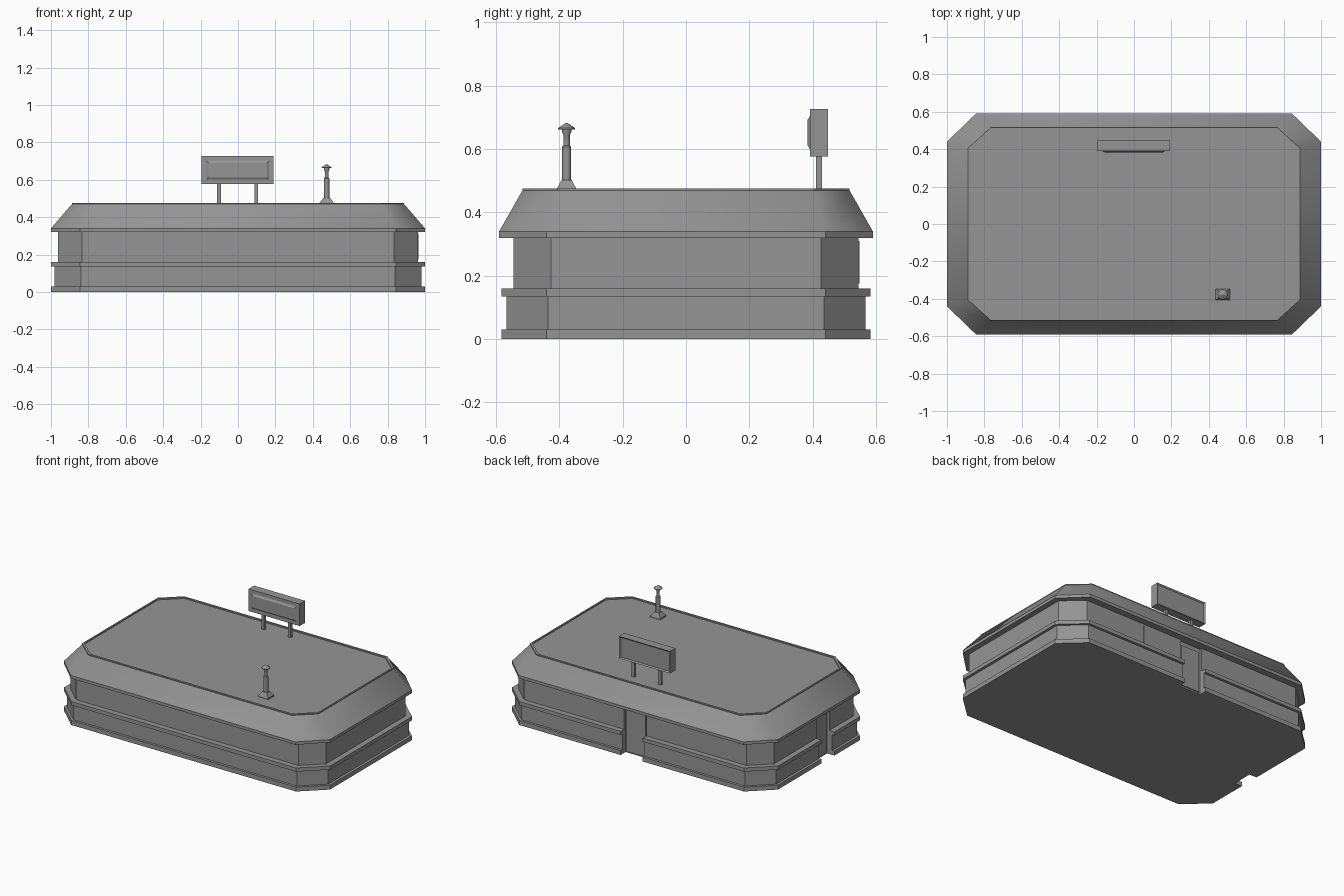
import bpy, bmesh, math
from mathutils import Matrix

old = bpy.data.objects.get("Cube")
if old:
    bpy.data.objects.remove(old, do_unlink=True)

# Single plain grey
GREY = (0.3, 0.3, 0.3, 1)
grey = bpy.data.materials.new("plain_grey")
grey.use_nodes = True
grey.diffuse_color = GREY
grey.node_tree.nodes["Principled BSDF"].inputs["Base Color"].default_value = GREY


def finish(name, bm, smooth=None):
    bmesh.ops.recalc_face_normals(bm, faces=bm.faces)
    mesh = bpy.data.meshes.new(name)
    bm.to_mesh(mesh)
    bm.free()
    mesh.materials.append(grey)
    obj = bpy.data.objects.new(name, mesh)
    bpy.context.collection.objects.link(obj)
    if smooth:
        bpy.ops.object.select_all(action="DESELECT")
        obj.select_set(True)
        bpy.context.view_layer.objects.active = obj
        bpy.ops.object.shade_smooth_by_angle(angle=math.radians(smooth))
    return obj


def octagon(hx, hy, cx, cy):
    """Rectangle with cut corners; cx, cy are where the cuts begin."""
    return [(hx, -cy), (hx, cy), (cx, hy), (-cx, hy),
            (-hx, cy), (-hx, -cy), (-cx, -hy), (cx, -hy)]


def notched(hx, hy, cx, cy):
    """Same outline with doorways cut into the back and the -x side."""
    p = octagon(hx, hy, cx, cy)
    back = [(DOOR_W, hy), (DOOR_W, DOOR_Y), (-DOOR_W, DOOR_Y), (-DOOR_W, hy)]
    lo, hi = SIDE_Y - SIDE_W, SIDE_Y + SIDE_W
    side = [(-hx, hi), (-DOOR_X, hi), (-DOOR_X, lo), (-hx, lo)]
    return p[:3] + back + p[3:5] + side + p[5:]


def loft(name, rings, cap_low=True, cap_high=True, smooth=None):
    """Stack outlines, given as (points, z), and skin them."""
    bm = bmesh.new()
    loops = [[bm.verts.new((x, y, z)) for x, y in pts] for pts, z in rings]
    for a, b in zip(loops, loops[1:]):
        for i in range(len(a)):
            j = (i + 1) % len(a)
            bm.faces.new((a[i], a[j], b[j], b[i]))
    if cap_low:
        bm.faces.new(loops[0][::-1])
    if cap_high:
        bm.faces.new(loops[-1])
    return finish(name, bm, smooth)


def box(name, lo, hi):
    bm = bmesh.new()
    size = [b - a for a, b in zip(lo, hi)]
    mid = [(a + b) / 2 for a, b in zip(lo, hi)]
    bmesh.ops.create_cube(bm, size=1, matrix=Matrix.Translation(mid) @ Matrix.Diagonal((*size, 1)))
    return finish(name, bm)


def face_pointing(bm, y_sign):
    return [max(bm.faces, key=lambda f: f.normal.y * y_sign)]


# Doorway measurements
DOOR_W, DOOR_Y = 0.083, 0.53
SIDE_W, SIDE_Y, DOOR_X = 0.07, -0.095, 0.945

# Walls and trim
loft("base_trim", [(notched(1, .583, .845, .44), 0), (notched(1, .583, .845, .44), .03)])
loft("lower_wall", [(notched(.982, .566, .84, .435), .03), (notched(.982, .566, .84, .435), .135)])
loft("middle_trim", [(notched(1, .583, .845, .44), .135), (notched(1, .583, .845, .44), .16)])
loft("upper_wall", [(notched(.962, .545, .835, .427), .16), (notched(.962, .545, .835, .427), .32)])

# Doors set in the doorways, and thin window panes
box("back_door", (-.07, .53, .01), (.07, .537, .29))
box("side_door", (-.952, SIDE_Y - .058, .01), (-.945, SIDE_Y + .058, .29))
for i, (x0, x1) in enumerate([(.11, .38), (-.68, -.11)]):
    box(f"back_window_{i + 1}", (x0, .544, .175), (x1, .547, .31))
box("side_window", (.961, .07, .175), (.964, .41, .31))

# Roof: eave, sloping sides, raised rim around a sunken flat top
eave = octagon(1, .59, .845, .44)
rim = octagon(.888, .516, .765, .405)
inner = octagon(.878, .503, .757, .395)
loft("roof_eave", [(eave, .32), (eave, .34)], cap_high=False)
loft("roof_slope", [(eave, .34), (rim, .47)], False, False, smooth=60)
loft("roof_top", [(rim, .47), (rim, .476), (inner, .476), (inner, .468)], cap_low=False)

# Sign with a raised front panel and a recessed back
bm = bmesh.new()
bmesh.ops.create_cube(bm, size=1, matrix=Matrix.Translation((-.002, .42, .652))
                      @ Matrix.Diagonal((.384, .058, .15, 1)))
bm.normal_update()
back = face_pointing(bm, 1)
bmesh.ops.inset_region(bm, faces=back, thickness=.012)
bmesh.ops.translate(bm, verts=back[0].verts, vec=(0, -.008, 0))
bm.normal_update()
front = face_pointing(bm, -1)
bmesh.ops.inset_region(bm, faces=front, thickness=.033)
bmesh.ops.inset_region(bm, faces=front, thickness=.018)
bmesh.ops.translate(bm, verts=front[0].verts, vec=(0, -.008, 0))
finish("sign", bm)
for side, x in (("left", .098), ("right", -.102)):
    box(f"sign_post_{side}", (x - .01, .411, .465), (x + .01, .43, .58))

# Chimney: tapered square foot, turned pipe and conical cap
CX, CY = .474, -.377


def rect(hx, hy):
    return [(CX + hx, CY - hy), (CX + hx, CY + hy), (CX - hx, CY + hy), (CX - hx, CY - hy)]


def circle(r, n=12):
    return [(CX + r * math.cos(math.tau * i / n), CY + r * math.sin(math.tau * i / n)) for i in range(n)]


loft("chimney_foot", [(rect(.038, .03), .466), (rect(.038, .03), .476), (rect(.018, .016), .503)])
loft("chimney_pipe", [(circle(.0145), .5), (circle(.0145), .607), (circle(.01), .612),
                      (circle(.01), .645), (circle(.015), .655), (circle(.015), .664)], smooth=35)
loft("chimney_cap", [(circle(.027), .662), (circle(.027), .666), (circle(.002), .683)], smooth=35)
